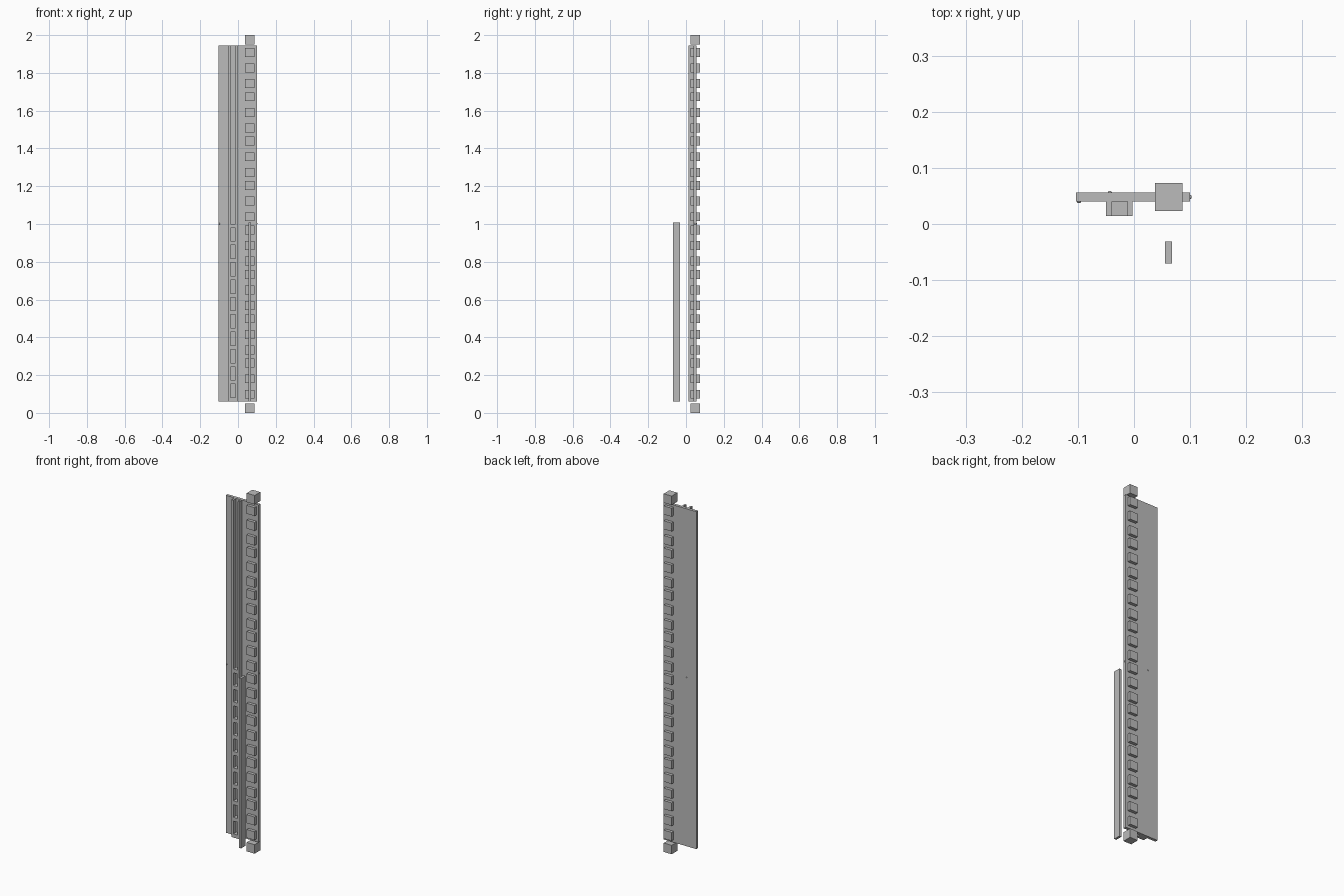
import bpy

if "Cube" in bpy.data.objects:
    bpy.data.objects.remove(bpy.data.objects["Cube"])

grey = bpy.data.materials.new("plain grey")
grey.diffuse_color = (0.5, 0.5, 0.5, 1)
grey.use_nodes = True
grey.node_tree.nodes["Principled BSDF"].inputs["Base Color"].default_value = grey.diffuse_color


def box(name, x, y, z):
    """Box from (min, max) ranges on each axis."""
    bpy.ops.mesh.primitive_cube_add(size=1)
    ob = bpy.context.object
    ob.name = name
    ob.location = [(a + b) / 2 for a, b in (x, y, z)]
    ob.scale = [b - a for a, b in (x, y, z)]
    bpy.ops.object.transform_apply(location=False, rotation=False, scale=True)
    ob.data.materials.append(grey)
    return ob


def stud(name, loc):
    bpy.ops.mesh.primitive_uv_sphere_add(segments=12, ring_count=8, radius=0.004, location=loc)
    ob = bpy.context.object
    ob.name = name
    ob.data.materials.append(grey)
    bpy.ops.object.shade_smooth()


BOTTOM, TOP = 0.06, 1.944
RAIL_Y = (0.014, 0.040)
BLOCK_X, BLOCK_Y = (0.0375, 0.0865), (0.023, 0.073)

# Tall back board
box("board", (-0.103, 0.100), (0.040, 0.056), (BOTTOM, TOP))

# Two rails on the front
box("left_rail", (-0.050, -0.039), RAIL_Y, (BOTTOM, TOP))
box("right_rail", (-0.012, -0.003), RAIL_Y, (BOTTOM, TOP))

# Rungs between the rails in the lower half
for i in range(11):
    z = BOTTOM + i * 0.092
    box("rung", (-0.039, -0.012), RAIL_Y, (z, z + 0.021))

# Blocks through the board, eight groups of three
for group in range(8):
    for k in (-1, 0, 1):
        z = 0.181 + group * 0.235 + k * 0.0825
        box("block", BLOCK_X, BLOCK_Y, (z - 0.0235, z + 0.0235))

# End blocks
box("bottom_block", BLOCK_X, BLOCK_Y, (0, 0.05))
box("top_block", BLOCK_X, BLOCK_Y, (1.95, 2.0))

# Separate bar standing in front
box("front_bar", (0.055, 0.068), (-0.070, -0.031), (BOTTOM, 1.008))

# Tiny studs at mid height
stud("edge_stud", (0.099, 0.048, 1.002))
stud("back_stud", (-0.043, 0.055, 1.002))
stud("front_stud", (-0.098, 0.041, 1.002))
